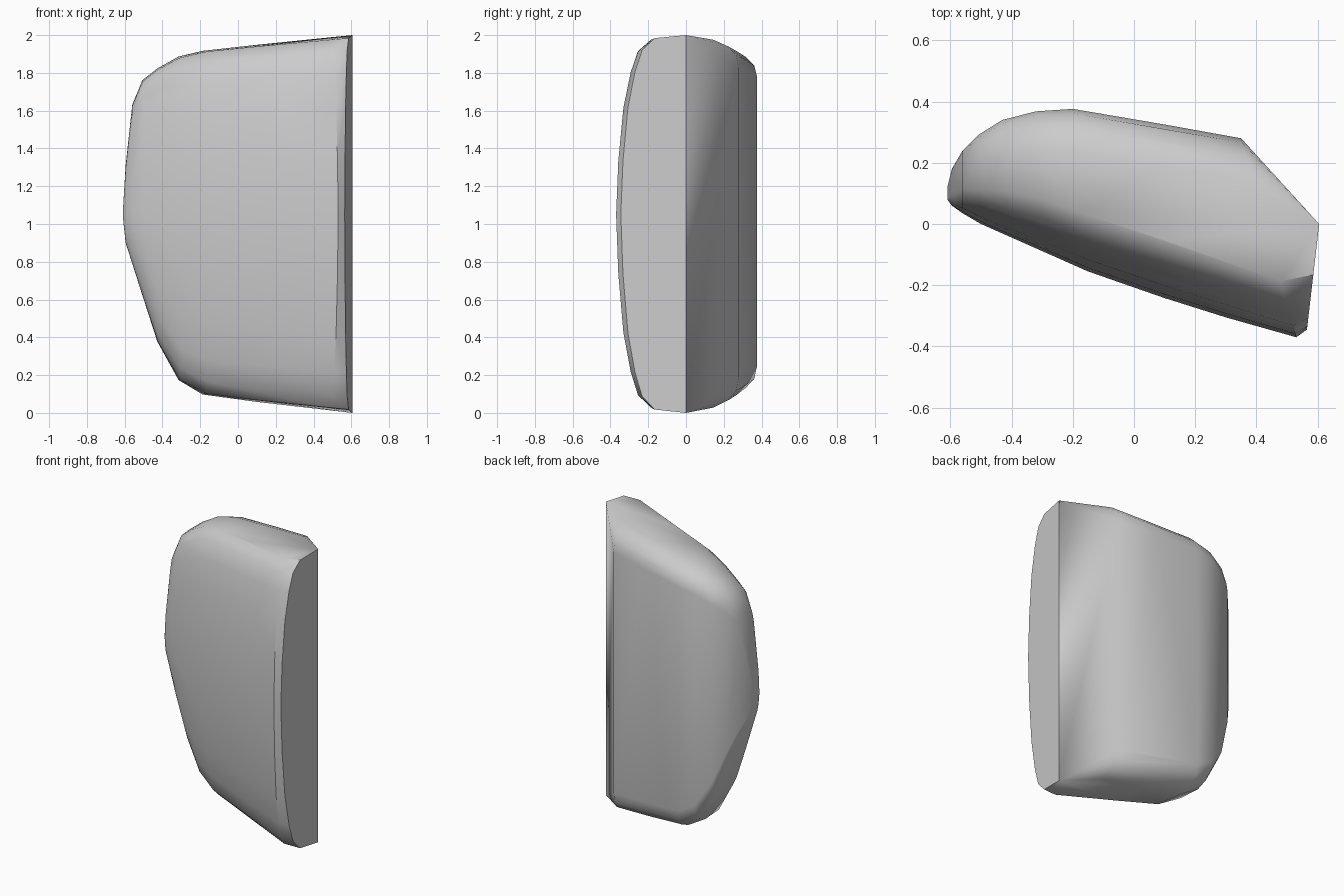
import bpy
import bmesh
import math

cube = bpy.data.objects.get("Cube")
if cube:
    bpy.data.objects.remove(cube, do_unlink=True)

MID = 1.05
# Upper and lower outlines of the body, as (x, z)
TOP = [(-0.61, 1.06), (-0.6, 1.25), (-0.57, 1.6), (-0.525, 1.75), (-0.36, 1.88), (-0.15, 1.93), (0.605, 2.0)]
BOTTOM = [(-0.61, 1.04), (-0.595, 0.9), (-0.43, 0.38), (-0.34, 0.19), (-0.23, 0.1), (-0.06, 0.07), (0.605, 0.0)]

# Ribs across the body: front x, y, back x, y
RIBS = [
    (-0.61, 0.08, -0.61, 0.12),
    (-0.595, 0.06, -0.595, 0.18),
    (-0.56, 0.035, -0.56, 0.24),
    (-0.50, 0.0, -0.51, 0.29),
    (-0.42, -0.035, -0.43, 0.34),
    (-0.3, -0.09, -0.32, 0.368),
    (-0.15, -0.155, -0.2, 0.376),
    (0.1, -0.242, 0.1, 0.325),
    (0.3, -0.305, 0.35, 0.28),
    (0.53, -0.37, 0.35, 0.28),
    (0.565, -0.345, 0.605, 0.0),
]
# Rounding of a rib: inset from the edge, fraction of the half height
FRONT_ROUND = [(0.0, 0.0), (0.012, 0.3), (0.04, 0.6), (0.08, 0.8), (0.12, 0.92), (0.19, 0.985)]
BACK_ROUND = [(0.0, 0.84), (0.015, 0.91), (0.06, 0.96), (0.14, 0.995)]


def lookup(curve, x):
    """Piecewise linear height of an outline at x."""
    x = min(max(x, curve[0][0]), curve[-1][0])
    for (xa, za), (xb, zb) in zip(curve, curve[1:]):
        if x <= xb:
            return za + (zb - za) * (x - xa) / (xb - xa)
    return curve[-1][1]


def rib_points(fx, fy, bx, by, square_back):
    """Points of one closed rib, above and below the middle."""
    width = math.hypot(bx - fx, by - fy)
    scale = min(1.0, width / 0.5)
    if square_back:
        scale = 0.95
    steps = [(d * scale / width, w) for d, w in FRONT_ROUND]
    if square_back:
        steps.append((1.0, 1.0))
    else:
        steps += [(1 - d * scale / width, w) for d, w in BACK_ROUND]
    for v, w in steps:
        x, y = fx + (bx - fx) * v, fy + (by - fy) * v
        for outline in (TOP, BOTTOM):
            yield x, y, MID + w * (lookup(outline, x) - MID)


# Body skinned over the ribs
bm = bmesh.new()
for i, rib in enumerate(RIBS):
    for point in rib_points(*rib, i == len(RIBS) - 1):
        bm.verts.new(point)
bmesh.ops.remove_doubles(bm, verts=bm.verts, dist=0.002)
bmesh.ops.convex_hull(bm, input=bm.verts)
bmesh.ops.delete(bm, geom=[v for v in bm.verts if not v.link_faces], context='VERTS')
bmesh.ops.dissolve_limit(bm, angle_limit=math.radians(1), verts=bm.verts, edges=bm.edges)
bmesh.ops.recalc_face_normals(bm, faces=bm.faces)
mesh = bpy.data.meshes.new("body")
bm.to_mesh(mesh)
bm.free()
body = bpy.data.objects.new("body", mesh)
bpy.context.collection.objects.link(body)

# Plain grey finish
grey = bpy.data.materials.new("light grey")
grey.use_nodes = True
colour = (0.6, 0.6, 0.6, 1.0)
grey.diffuse_color = colour
for node in grey.node_tree.nodes:
    if node.type == 'BSDF_PRINCIPLED':
        node.inputs["Base Color"].default_value = colour
mesh.materials.append(grey)

# Smooth shell with crisp edges around the flat side
bpy.ops.object.select_all(action='DESELECT')
body.select_set(True)
bpy.context.view_layer.objects.active = body
bpy.ops.object.shade_smooth_by_angle(angle=math.radians(36))
